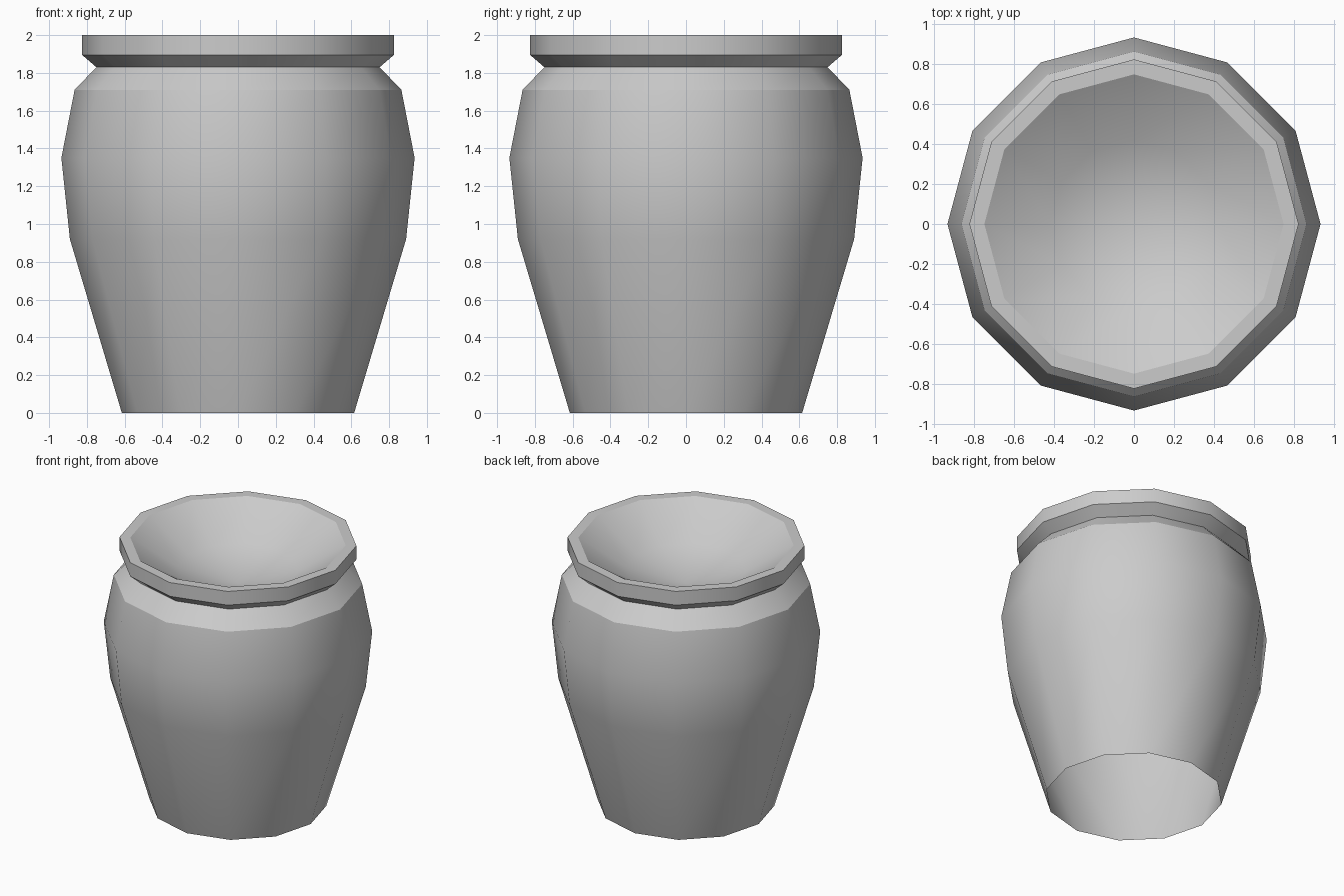
import bpy, bmesh
from math import cos, sin, pi, radians

if "Cube" in bpy.data.objects:
    bpy.data.objects.remove(bpy.data.objects["Cube"])

SIDES = 12


def lathe(name, profile):
    """Revolve (radius, z) points about z; radius 0 becomes a pole."""
    bm = bmesh.new()
    rings = []
    for r, z in profile:
        if r == 0:
            rings.append([bm.verts.new((0, 0, z))] * SIDES)
        else:
            rings.append([bm.verts.new((r * cos(2 * pi * i / SIDES),
                                        r * sin(2 * pi * i / SIDES), z))
                          for i in range(SIDES)])
    for low, high in zip(rings, rings[1:]):
        for i in range(SIDES):
            j = (i + 1) % SIDES
            corners = [low[i], low[j], high[j], high[i]]
            bm.faces.new(list(dict.fromkeys(corners)))
    mesh = bpy.data.meshes.new(name)
    bm.to_mesh(mesh)
    bm.free()
    obj = bpy.data.objects.new(name, mesh)
    bpy.context.collection.objects.link(obj)
    bpy.ops.object.select_all(action='DESELECT')
    obj.select_set(True)
    bpy.context.view_layer.objects.active = obj
    bpy.ops.object.shade_smooth_by_angle(angle=radians(31))
    return obj


# Pot, open underneath: tapered belly, shoulder, pinched neck, collar
outside = [(0.615, 0), (0.89, 0.92), (0.935, 1.35), (0.865, 1.71),
           (0.75, 1.83), (0.825, 1.895), (0.825, 2.0)]
# Flat lip and the shallow dish that closes the mouth
dish = [(0.75, 2.0), (0.42, 1.79), (0, 1.68)]
lathe("pot", outside + dish)
